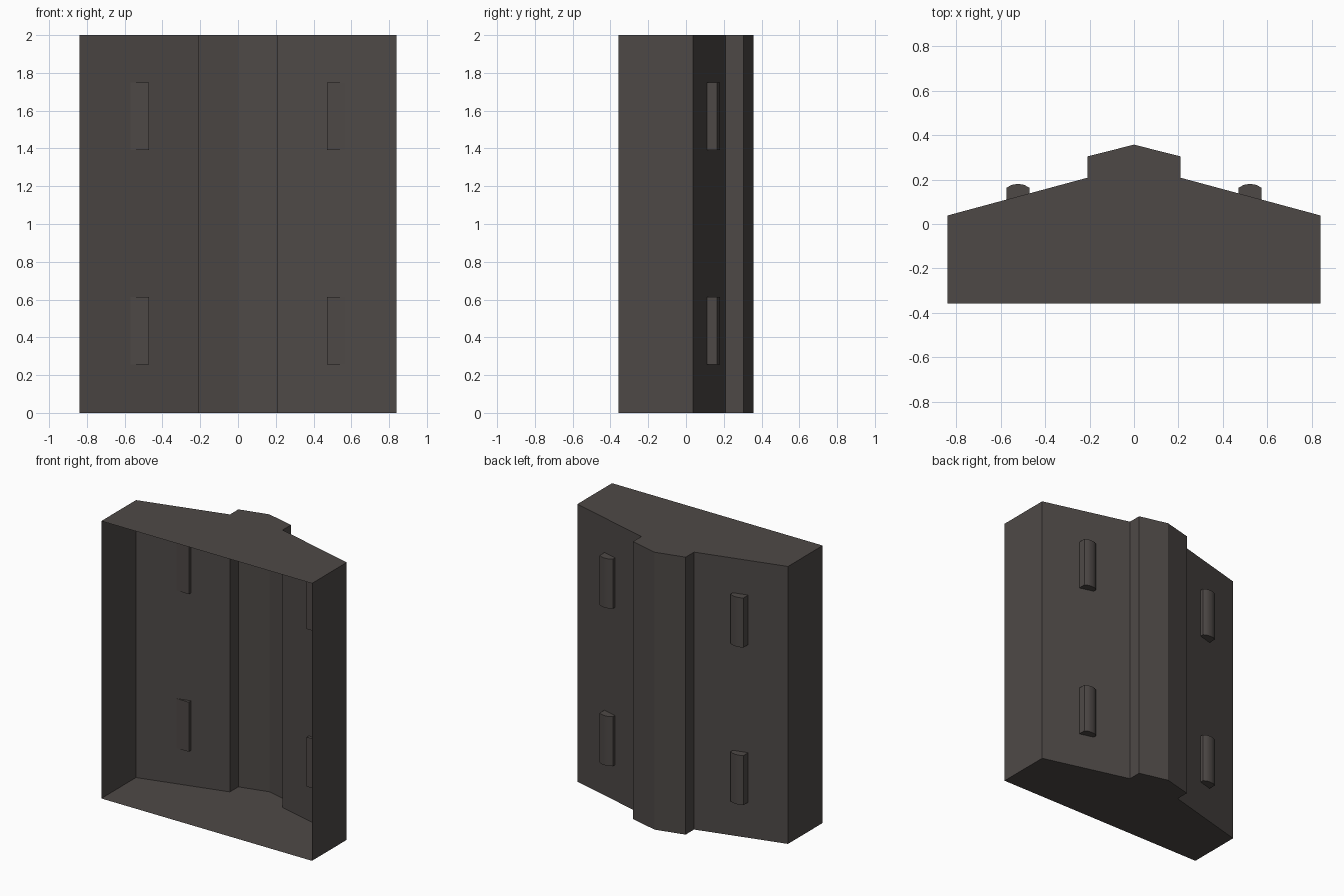
import bpy, bmesh, math

if "Cube" in bpy.data.objects:
    bpy.data.objects.remove(bpy.data.objects["Cube"])

grey = bpy.data.materials.new("dark_warm_grey")
grey.diffuse_color = (0.076, 0.066, 0.062, 1)
grey.use_nodes = True
grey.node_tree.nodes["Principled BSDF"].inputs["Base Color"].default_value = grey.diffuse_color


def extrude_profile(name, pts, z0, z1, open_front=False):
    """Upright prism from an x,y outline; open_front leaves out the last wall."""
    bm = bmesh.new()
    low = [bm.verts.new((x, y, z0)) for x, y in pts]
    high = [bm.verts.new((x, y, z1)) for x, y in pts]
    n = len(pts)
    bm.faces.new(low[::-1])
    bm.faces.new(high)
    for i in range(n - 1 if open_front else n):
        j = (i + 1) % n
        bm.faces.new((low[i], low[j], high[j], high[i]))
    mesh = bpy.data.meshes.new(name)
    bm.to_mesh(mesh)
    bm.free()
    mesh.materials.append(grey)
    obj = bpy.data.objects.new(name, mesh)
    bpy.context.collection.objects.link(obj)
    return obj


# Thin shell, counter-clockwise outline, open along the front
half = [(0.84, -0.357), (0.84, 0.038), (0.21, 0.208), (0.21, 0.304)]
outline = half + [(0, 0.357)] + [(-x, y) for x, y in reversed(half)]
extrude_profile("ridged_shell", outline, 0, 2, open_front=True)

# Round-topped pegs on the sloping back faces, poking slightly inside
for side, sx in (("right", 1), ("left", -1)):
    cx, w = sx * 0.522, 0.052
    peg = [(cx - w, 0.111), (cx + w, 0.111), (cx + w, 0.163)]
    peg += [(cx + dx, y) for dx, y in ((0.028, 0.176), (0.01, 0.179), (-0.01, 0.179), (-0.028, 0.176))]
    peg.append((cx - w, 0.163))
    for level, z in (("lower", 0.257), ("upper", 1.393)):
        obj = extrude_profile(f"{side}_{level}_peg", peg, z, z + 0.357)
        bpy.ops.object.select_all(action='DESELECT')
        obj.select_set(True)
        bpy.context.view_layer.objects.active = obj
        bpy.ops.object.shade_smooth_by_angle(angle=math.radians(35))
